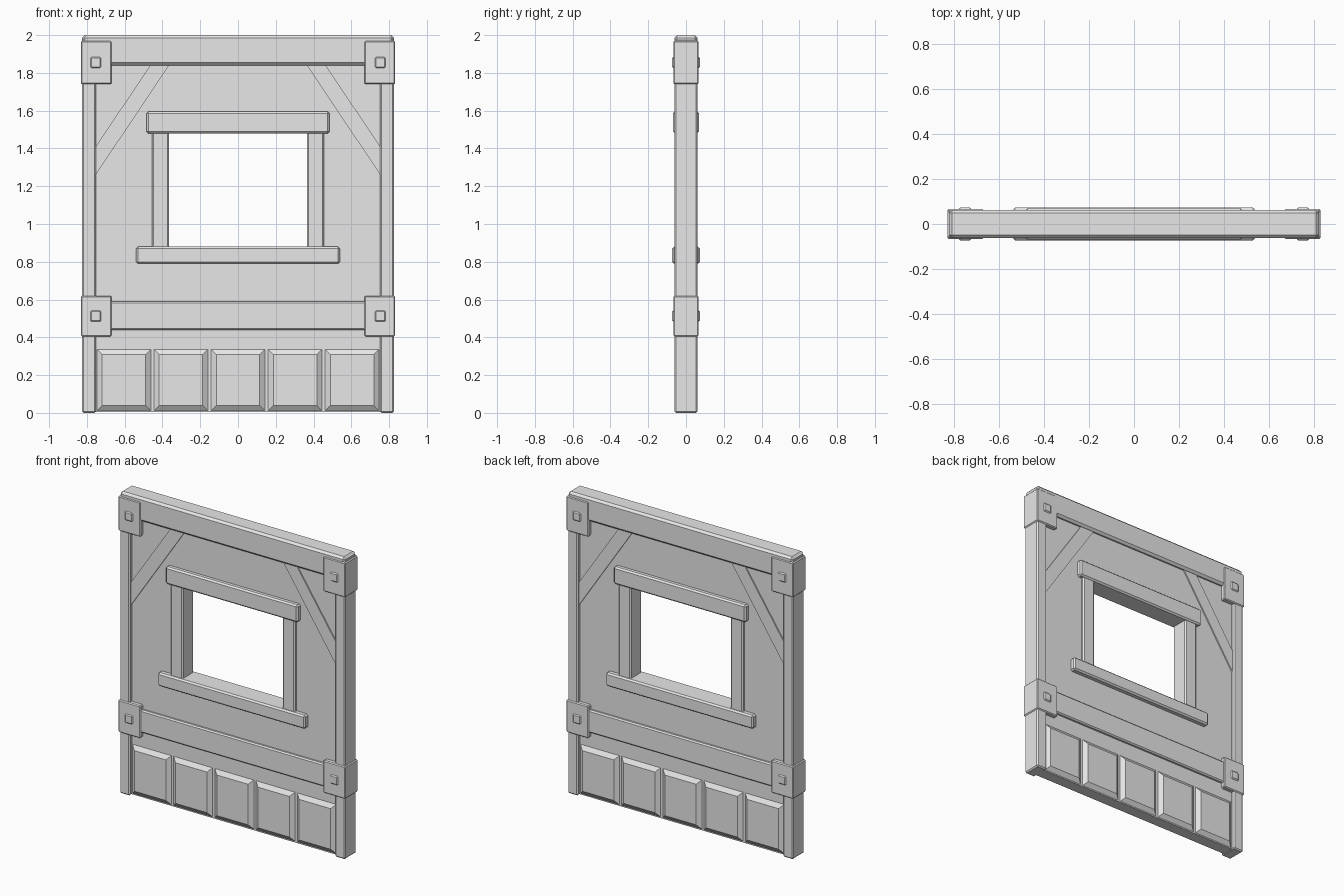
import bpy
import bmesh

cube = bpy.data.objects.get("Cube")
if cube:
    bpy.data.objects.remove(cube, do_unlink=True)

grey = bpy.data.materials.new("plain grey")
grey.use_nodes = True
COLOUR = (0.8, 0.8, 0.8, 1)
grey.diffuse_color = COLOUR
grey.node_tree.nodes["Principled BSDF"].inputs["Base Color"].default_value = COLOUR

WALL_Y = 0.038


def finish(name, bm):
    bmesh.ops.recalc_face_normals(bm, faces=bm.faces)
    mesh = bpy.data.meshes.new(name)
    bm.to_mesh(mesh)
    bm.free()
    mesh.materials.append(grey)
    obj = bpy.data.objects.new(name, mesh)
    bpy.context.collection.objects.link(obj)
    return obj


def beam(name, x0, x1, z0, z1, depth, chamfer=0.008):
    """Box running through the wall, from y = -depth to depth."""
    bm = bmesh.new()
    bmesh.ops.create_cube(bm, size=1)
    for v in bm.verts:
        v.co = (x1 if v.co.x > 0 else x0,
                depth if v.co.y > 0 else -depth,
                z1 if v.co.z > 0 else z0)
    if chamfer:
        bmesh.ops.bevel(bm, geom=bm.edges[:], offset=chamfer, segments=1,
                        affect='EDGES')
    return finish(name, bm)


def prism(name, outline, depth):
    """Outline in x and z, extruded through the wall."""
    bm = bmesh.new()
    face = bm.faces.new([bm.verts.new((x, -depth, z)) for x, z in outline])
    new = bmesh.ops.extrude_face_region(bm, geom=[face])["geom"]
    verts = [g for g in new if isinstance(g, bmesh.types.BMVert)]
    bmesh.ops.translate(bm, verts=verts, vec=(0, 2 * depth, 0))
    return finish(name, bm)


def raised_panel(name, x0, x1, z0, z1, base, depth, slope):
    """Panel with sloped borders on both faces of the wall."""
    bm = bmesh.new()
    rings = []
    for y, s in ((-depth, slope), (-base, 0), (base, 0), (depth, slope)):
        corners = ((x0 + s, z0 + s), (x1 - s, z0 + s),
                   (x1 - s, z1 - s), (x0 + s, z1 - s))
        rings.append([bm.verts.new((x, y, z)) for x, z in corners])
    for a, b in zip(rings, rings[1:]):
        for i in range(4):
            j = (i + 1) % 4
            bm.faces.new((a[i], a[j], b[j], b[i]))
    bm.faces.new(rings[0])
    bm.faces.new(rings[-1])
    return finish(name, bm)


# Wall around the window opening
beam("wall_below_window", -0.79, 0.79, 0.004, 0.84, WALL_Y, 0)
beam("wall_above_window", -0.79, 0.79, 1.52, 1.96, WALL_Y, 0)

# Horizontal timbers
beam("top_beam", -0.825, 0.825, 1.84, 2.0, 0.062, 0.014)
beam("middle_beam", -0.8, 0.8, 0.44, 0.59, 0.058)

# Window frame
beam("window_lintel", -0.485, 0.485, 1.48, 1.595, 0.069, 0.01)
beam("window_sill", -0.54, 0.54, 0.79, 0.88, 0.073, 0.01)

# Parts repeated on both sides
for side, s in (("left", 1), ("right", -1)):
    def span(a, b):
        return sorted((s * a, s * b))

    beam(side + "_wall", *span(0.41, 0.79), 0.84, 1.52, WALL_Y, 0)
    beam(side + "_post", *span(0.752, 0.826), 0, 1.98, 0.061)
    beam(side + "_window_jamb", *span(0.365, 0.455), 0.87, 1.49, 0.058)

    # Diagonal corner brace
    prism(side + "_brace", [(s * 0.76, 1.25), (s * 0.76, 1.40),
                            (s * 0.458, 1.85), (s * 0.358, 1.85)], 0.046)

    # Corner brackets with square studs
    for level, z0, z1 in (("upper", 1.74, 1.97), ("lower", 0.405, 0.62)):
        mid = (z0 + z1) / 2
        beam(f"{side}_{level}_bracket", *span(0.67, 0.832), z0, z1, 0.067, 0.006)
        beam(f"{side}_{level}_stud", *span(0.724, 0.782),
             mid - 0.03, mid + 0.03, 0.0735, 0.007)

# Row of raised panels along the bottom
COUNT = 5
WIDTH = 1.51 / COUNT
for i in range(COUNT):
    x0 = (i - COUNT / 2) * WIDTH
    raised_panel(f"base_panel_{i + 1}", x0, x0 + WIDTH, 0.004, 0.345,
                 WALL_Y - 0.006, 0.058, 0.036)
